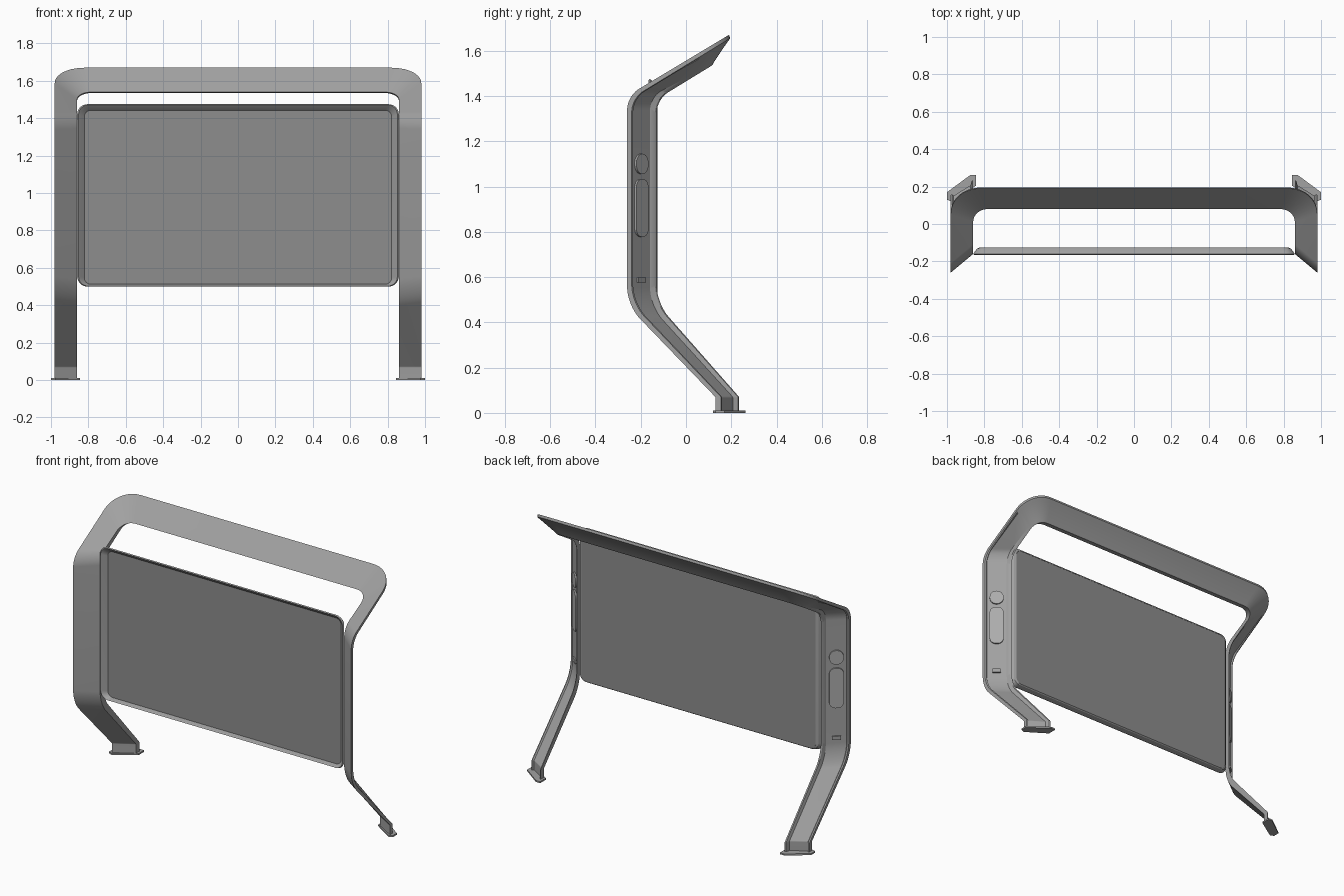
import bpy, bmesh, math
from mathutils import Vector

if "Cube" in bpy.data.objects:
    bpy.data.objects.remove(bpy.data.objects["Cube"])


def grey(name, value):
    m = bpy.data.materials.new(name)
    m.diffuse_color = (value, value, value, 1)
    m.use_nodes = True
    m.node_tree.nodes["Principled BSDF"].inputs["Base Color"].default_value = m.diffuse_color
    return m


METAL = grey("dark_metal", 0.36)
GLASS = grey("dark_glass", 0.27)
TRIM = grey("trim", 0.42)


def loft(name, loops, mat, caps=(True, True), mirror=False, angle=30):
    """Skin a list of equal-length closed loops into one object."""
    bm = bmesh.new()
    rings = [[bm.verts.new(p) for p in loop] for loop in loops]
    n = len(rings[0])
    for a, b in zip(rings, rings[1:]):
        for i in range(n):
            j = (i + 1) % n
            bm.faces.new((a[i], a[j], b[j], b[i]))
    if caps[0]:
        bm.faces.new(rings[0][::-1])
    if caps[1]:
        bm.faces.new(rings[-1])
    bmesh.ops.recalc_face_normals(bm, faces=bm.faces)
    mesh = bpy.data.meshes.new(name)
    bm.to_mesh(mesh)
    bm.free()
    mesh.materials.append(mat)
    ob = bpy.data.objects.new(name, mesh)
    bpy.context.collection.objects.link(ob)
    if mirror:
        m = ob.modifiers.new("Mirror", 'MIRROR')
        m.use_axis[0] = True
        m.use_clip = True
    bpy.ops.object.select_all(action='DESELECT')
    ob.select_set(True)
    bpy.context.view_layer.objects.active = ob
    bpy.ops.object.shade_smooth_by_angle(angle=math.radians(angle))
    return ob


def rounded_path(points, cuts, steps=10, w=0.75):
    """Polyline whose inner corners are rounded by the given cut lengths."""
    pts = [Vector(p) for p in points]
    out = [pts[0]]
    for a, p, b, d in zip(pts, pts[1:], pts[2:], cuts):
        s, e = p + (a - p).normalized() * d, p + (b - p).normalized() * d
        for k in range(steps + 1):
            t = k / steps
            c0, c1, c2 = (1 - t) ** 2, 2 * w * t * (1 - t), t * t
            out.append((s * c0 + p * c1 + e * c2) / (c0 + c1 + c2))
    return out + [pts[-1]]


def rounded_rect(hw, hh, r, steps=8):
    out = []
    for q, (sx, sy) in enumerate(((1, 1), (-1, 1), (-1, -1), (1, -1))):
        for k in range(steps + 1):
            a = math.pi / 2 * (q + k / steps)
            out.append((sx * (hw - r) + r * math.cos(a), sy * (hh - r) + r * math.sin(a)))
    return out


def rail(x, yz, corner_cut):
    """One long edge of the bent frame: foot, leg, column, arm, top bar."""
    pts = [(x, yz[0][0], 0.0)] + [(x, y, z) for y, z in yz] + [(0, *yz[-1])]
    return rounded_path(pts, (0.004, 0.08, 0.06, corner_cut))


# Bent ribbon frame; the channel along its back fades out towards the top bar
front_out = rail(0.98, [(0.13, 0.07), (-0.26, 0.475), (-0.26, 1.40), (0.19, 1.67)], 0.16)
front_in = rail(0.86, [(0.20, 0.07), (-0.16, 0.46), (-0.16, 1.405), (0.08, 1.54)], 0.08)
back_out = rail(0.98, [(0.155, 0.07), (-0.24, 0.485), (-0.24, 1.39), (0.195, 1.655)], 0.16)
back_in = rail(0.86, [(0.235, 0.07), (-0.13, 0.485), (-0.13, 1.385), (0.115, 1.535)], 0.08)
sections = []
for fo, fi, bo, bi in zip(front_out, front_in, back_out, back_in):
    fill = 0.45 + 0.5 * min(1, max(0, (bi.z - 1.40) / 0.09))

    def floor(t):
        return fo.lerp(fi, t).lerp(bo.lerp(bi, t), fill)
    sections.append([fo, fi, bi, bo.lerp(bi, 0.94), floor(0.88), floor(0.12),
                     bo.lerp(bi, 0.06), bo])
loft("bent_frame", sections, METAL, caps=(True, False), mirror=True)

# Base plates under the feet
plate = [(1.0, 0.13), (1.0, 0.17), (0.875, 0.262), (0.845, 0.262), (0.845, 0.205), (0.975, 0.12)]
loft("base_plate", [[(x, y, z) for x, y in plate] for z in (0, 0.01)], METAL, mirror=True)


def tray_loop(hw, top, bottom, y, r):
    zc, hh = (top + bottom) / 2, (top - bottom) / 2
    return [(u, y, zc + v) for u, v in rounded_rect(hw, hh, r)]


# Display surround: shallow sloping tray, wide rim at the front
surround = [tray_loop(*p) for p in ((0.822, 1.442, 0.513, -0.137, 0.035),
                                    (0.845, 1.462, 0.508, -0.160, 0.045),
                                    (0.852, 1.470, 0.503, -0.166, 0.05),
                                    (0.860, 1.475, 0.500, -0.160, 0.055),
                                    (0.840, 1.455, 0.507, -0.132, 0.045),
                                    (0.825, 1.445, 0.512, -0.126, 0.04))]
loft("display_surround", surround, METAL, caps=(False, False), angle=25)

# Flat dark pane closing the tray, front and back
loft("display_pane", [tray_loop(0.824, 1.444, 0.512, y, 0.038) for y in (-0.136, -0.126)], GLASS)

# Fittings in the channel at the back of each column
across = Vector((-0.12, 0.1, 0)).normalized()
normal = Vector((0.1, 0.12, 0)).normalized()
for name, z, w, h, r, mat in (("round_port", 1.10, 0.042, 0.045, 0.0419, TRIM),
                              ("long_hatch", 0.905, 0.042, 0.127, 0.036, TRIM),
                              ("small_port", 0.587, 0.026, 0.012, 0.003, METAL)):
    base = Vector((0.92, -0.2, z))
    outline = rounded_rect(w, h, r)
    loft(name, [[base + across * u + Vector((0, 0, v)) + normal * d for u, v in outline]
                for d in (-0.002, 0.010)], mat, mirror=True)
